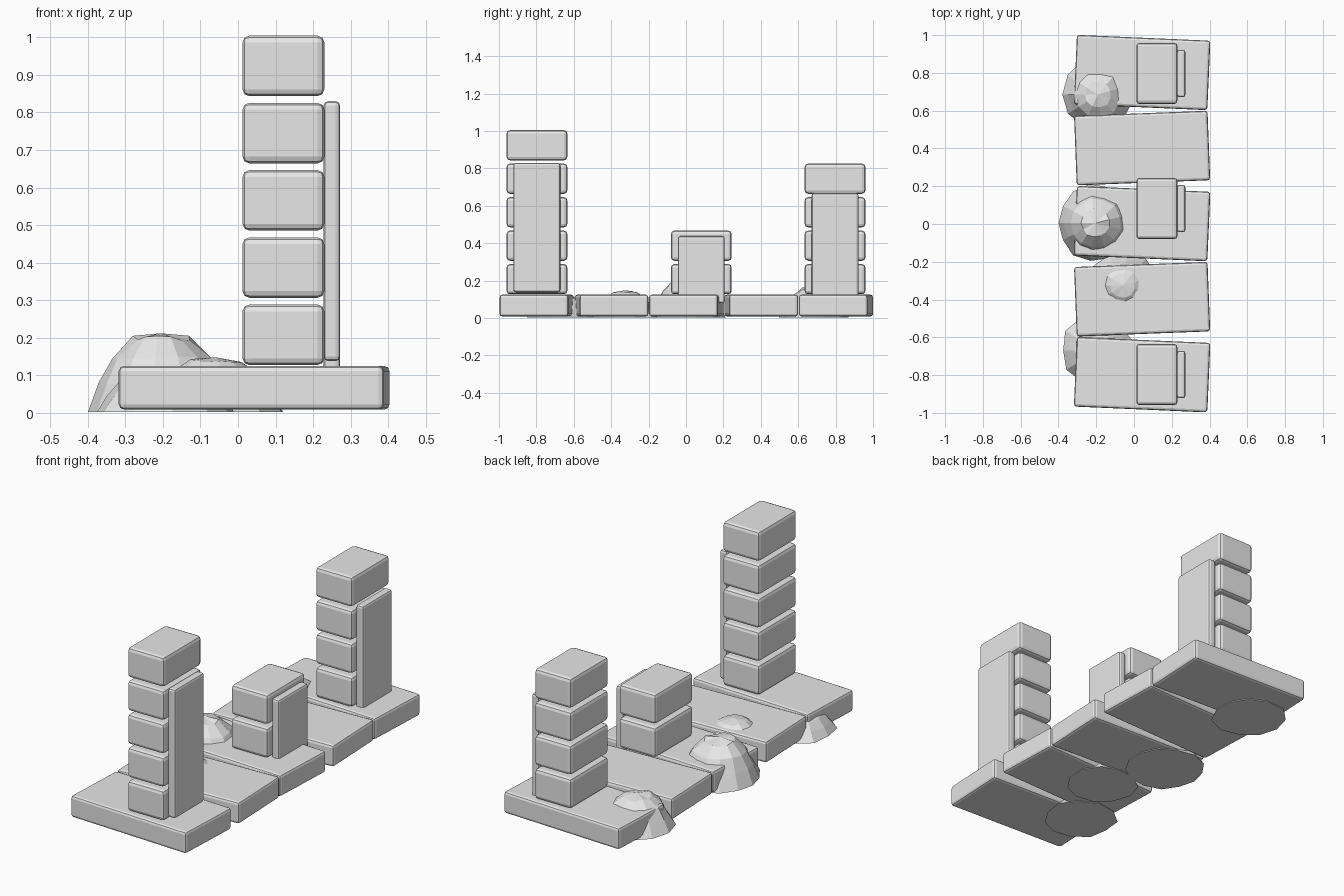
import bpy, bmesh, math, random
from mathutils import Matrix

if "Cube" in bpy.data.objects:
    bpy.data.objects.remove(bpy.data.objects["Cube"])

random.seed(4)
stone = bpy.data.materials.new("grey_stone")
stone.diffuse_color = (0.8, 0.8, 0.8, 1)
stone.use_nodes = True
stone.node_tree.nodes["Principled BSDF"].inputs["Base Color"].default_value = stone.diffuse_color


def finish(name, bm):
    bmesh.ops.recalc_face_normals(bm, faces=bm.faces[:])
    mesh = bpy.data.meshes.new(name)
    bm.to_mesh(mesh)
    bm.free()
    mesh.materials.append(stone)
    ob = bpy.data.objects.new(name, mesh)
    bpy.context.collection.objects.link(ob)
    return ob


def box(name, center, size, bevel, turn=0.0):
    """Box with softened edges, turned about z by degrees."""
    bm = bmesh.new()
    bmesh.ops.create_cube(bm, size=1, matrix=Matrix.Diagonal((*size, 1)))
    ob = finish(name, bm)
    ob.location = center
    ob.rotation_euler.z = math.radians(turn)
    mod = ob.modifiers.new("soft_edges", "BEVEL")
    mod.width = bevel
    mod.segments = 2
    return ob


def boulder(name, x, y, radius, height, sides=11):
    """Faceted dome with a flat underside and slightly uneven rings."""
    bm = bmesh.new()
    rings = []
    profile = [(1, 0), (0.83, 0.36), (0.65, 0.68), (0.37, 0.92)]
    wobble = [random.uniform(0.94, 1.03) for _ in range(sides)]
    for r, h in profile:
        ring = []
        for i in range(sides):
            a = math.pi + math.tau * i / sides
            rr = radius * r * wobble[i] * random.uniform(0.97, 1.03)
            z = 0.003 + height * h * (random.uniform(0.96, 1.04) if h else 1)
            ring.append(bm.verts.new((x + rr * math.cos(a), y + rr * math.sin(a), z)))
        rings.append(ring)
    for low, high in zip(rings, rings[1:]):
        for i in range(sides):
            j = (i + 1) % sides
            bm.faces.new((low[i], low[j], high[j], high[i]))
    tip = bm.verts.new((x, y, height))
    for i in range(sides):
        bm.faces.new((rings[-1][i], rings[-1][(i + 1) % sides], tip))
    bm.faces.new(rings[0][::-1])
    return finish(name, bm)


# Row of paving slabs, turned alternately left and right
for i in range(5):
    turn = 2.2 if i % 2 else -2.5
    box(f"paving_slab_{i + 1}", (0.043, -0.798 + 0.4 * i, 0.067),
        (0.707, 0.368, 0.116), 0.014, turn)

# Stacked-block pillars, each with an upright plate on its outer side
pillars = [("front", -0.797, 5, 0.138, 0.83),
           ("middle", 0.082, 2, 0.08, 0.438),
           ("back", 0.797, 4, 0.10, 0.668)]
for label, y, count, plate_low, plate_high in pillars:
    for k in range(count):
        box(f"{label}_pillar_block_{k + 1}", (0.121, y, 0.208 + 0.179 * k),
            (0.218, 0.325, 0.161), 0.018)
    box(f"{label}_pillar_plate", (0.25, y, (plate_low + plate_high) / 2),
        (0.044, 0.25, plate_high - plate_low), 0.012)

# Boulders breaking through the paving
boulder("tall_boulder", -0.205, 0.005, 0.207, 0.212, 13)
boulder("back_boulder", -0.192, 0.685, 0.195, 0.168)
boulder("low_boulder", -0.06, -0.325, 0.185, 0.148)
boulder("buried_boulder", -0.20, -0.67, 0.187, 0.115)
